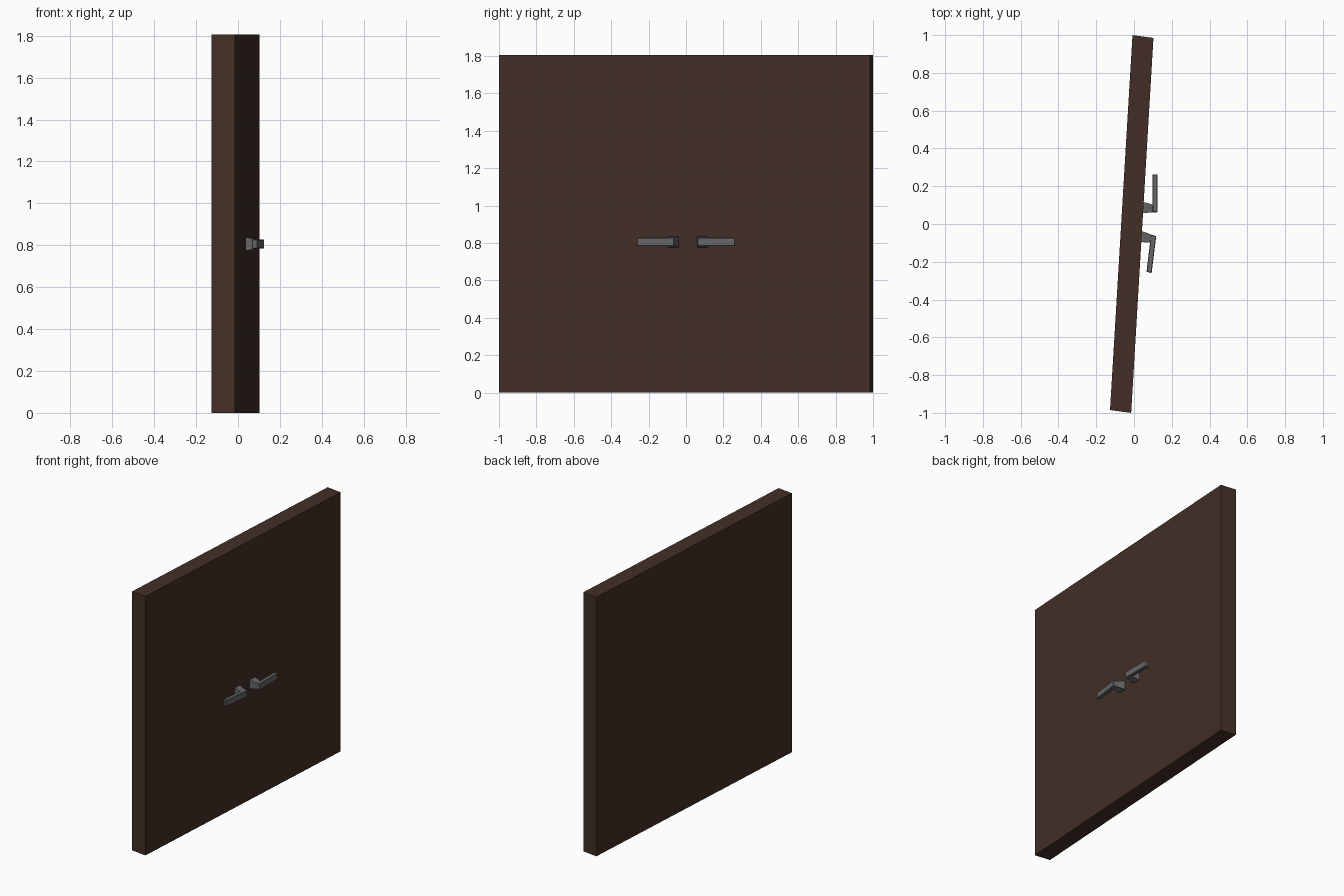
import bpy, bmesh

if "Cube" in bpy.data.objects:
    bpy.data.objects.remove(bpy.data.objects["Cube"])


def material(name, rgb):
    m = bpy.data.materials.new(name)
    m.diffuse_color = (*rgb, 1)
    m.use_nodes = True
    m.node_tree.nodes["Principled BSDF"].inputs["Base Color"].default_value = m.diffuse_color
    return m


WOOD = material("dark wood", (0.055, 0.028, 0.019))
METAL = material("grey metal", (0.135, 0.135, 0.135))


def loft(name, rings, mat, bevel=0.0):
    """Closed solid joining rings of four points, with optional small chamfer."""
    bm = bmesh.new()
    vs = [[bm.verts.new(p) for p in ring] for ring in rings]
    for a, b in zip(vs, vs[1:]):
        for i in range(4):
            j = (i + 1) % 4
            bm.faces.new((a[i], a[j], b[j], b[i]))
    bm.faces.new(vs[0])
    bm.faces.new(vs[-1])
    bmesh.ops.recalc_face_normals(bm, faces=bm.faces)
    if bevel:
        bmesh.ops.bevel(bm, geom=list(bm.edges), offset=bevel, segments=1,
                        affect='EDGES', profile=0.5)
    me = bpy.data.meshes.new(name)
    bm.to_mesh(me)
    bm.free()
    me.materials.append(mat)
    ob = bpy.data.objects.new(name, me)
    bpy.context.collection.objects.link(ob)
    return ob


# Door slab, slightly turned and skewed
corners = [(-0.008, 1.0), (0.103, 0.985), (-0.015, -1.0), (-0.127, -0.985)]
loft("door_panel", [[(x, y, z) for x, y in corners] for z in (0, 1.806)], WOOD)


# Handle frame: u along the door, d out from its face
def on_door(u, d, z):
    return (0.0445 + 0.059 * u + d, u - 0.14 * d + 0.01, z)


ZC = 0.806
for side, s in (("left", -1), ("right", 1)):
    # Tapered stem
    loft(side + "_handle_stem",
         [[on_door(s * u, d, ZC + h * k) for u, k in ((u0, -1), (u1, -1), (u1, 1), (u0, 1))]
          for u0, u1, d, h in ((0.049, 0.106, -0.004, 0.030),
                               (0.050, 0.105, 0.012, 0.030),
                               (0.060, 0.099, 0.055, 0.020))], METAL)
    # Grip bar, leaning back towards the door
    grip = [(0.063, 0.077), (0.262, 0.064), (0.257, 0.037), (0.059, 0.049)]
    loft(side + "_handle_grip",
         [[on_door(s * u, d, ZC + h) for u, d in grip] for h in (-0.022, 0.022)],
         METAL, 0.003)
